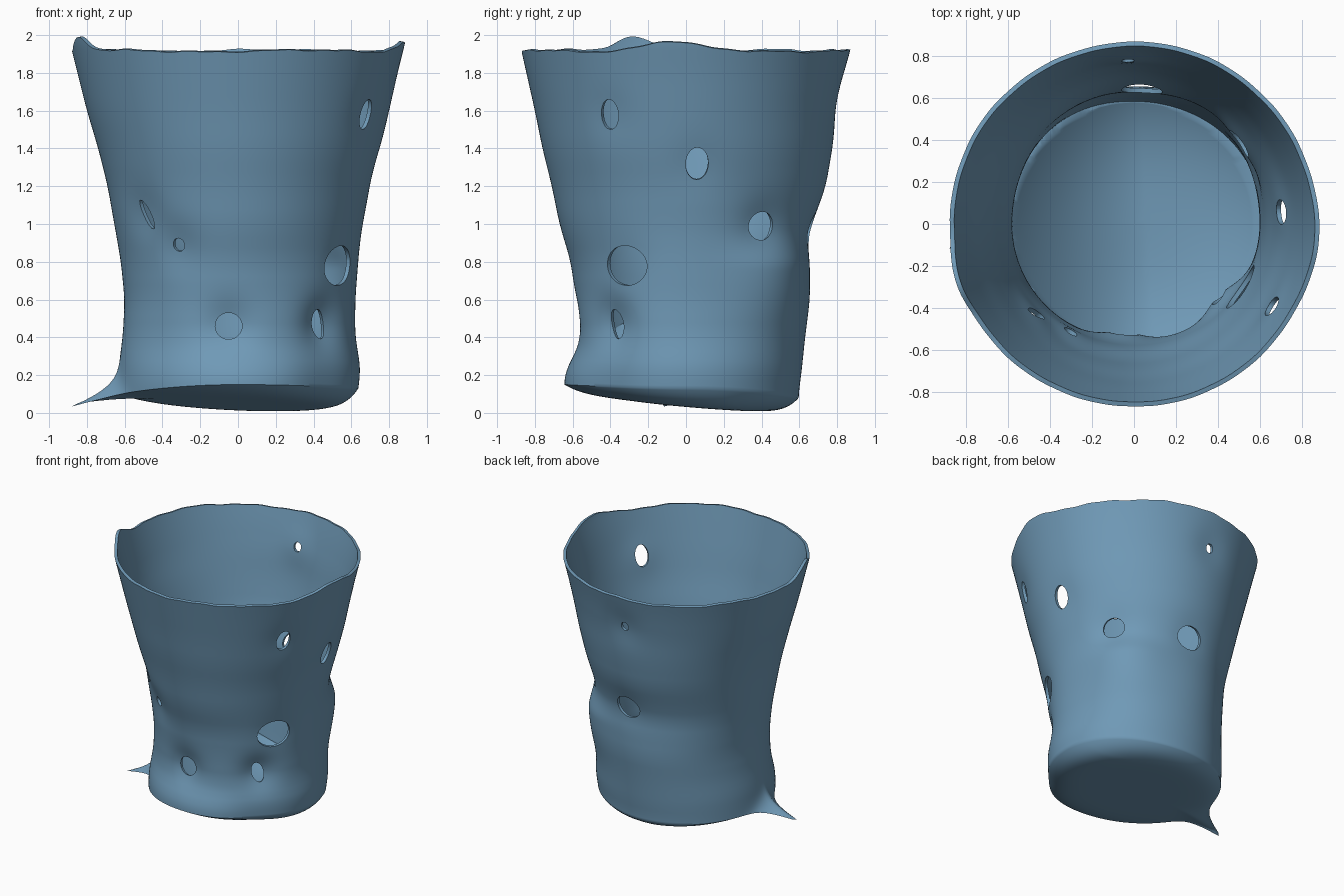
import bpy, bmesh, math, random
from math import sin, cos, exp, pi, atan2, hypot

if "Cube" in bpy.data.objects:
    bpy.data.objects.remove(bpy.data.objects["Cube"])

random.seed(4)
N, WALL, FLOOR = 240, 120, 26

# wall radius against height, one profile for each side
LEVELS = [0.1, 0.2, 0.3, 0.4, 0.6, 0.8, 0.9, 1.0, 1.2, 1.4, 1.6, 1.8, 2.0]
RIGHT = [0.63, 0.65, 0.64, 0.62, 0.62, 0.635, 0.645, 0.66, 0.70, 0.755, 0.80, 0.845, 0.895]
BACK = [0.595, 0.61, 0.62, 0.63, 0.655, 0.655, 0.65, 0.675, 0.74, 0.775, 0.80, 0.84, 0.89]
LEFT = [0.63, 0.63, 0.625, 0.61, 0.60, 0.62, 0.637, 0.655, 0.69, 0.74, 0.80, 0.85, 0.90]
FRONT = [0.64, 0.65, 0.60, 0.575, 0.585, 0.61, 0.64, 0.67, 0.71, 0.76, 0.80, 0.845, 0.89]

# holes: x, y (direction only), z, half width, half height, tilt, dent depth
HOLES = [
    (0.67, -0.40, 1.58, 0.052, 0.08, -0.1, 0.01),
    (0.74, 0.06, 1.32, 0.06, 0.085, 0.0, 0.01),
    (0.55, 0.42, 0.99, 0.078, 0.075, 0.0, 0.02),
    (0.54, -0.32, 0.78, 0.125, 0.105, 0.0, 0.01),
    (0.42, -0.36, 0.47, 0.042, 0.08, 0.25, 0.05),
    (-0.05, -0.55, 0.46, 0.072, 0.07, 0.0, 0.04),
    (-0.33, -0.56, 0.89, 0.035, 0.035, 0.3, 0.02),
    (-0.49, -0.45, 1.05, 0.028, 0.085, 0.45, 0.02),
    (0.04, 0.67, 0.97, 0.10, 0.085, 0.0, 0.01),
    (-0.03, 0.80, 1.67, 0.03, 0.035, 0.0, 0.015),
]


def lerp_table(table, z):
    z = min(max(z, LEVELS[0]), LEVELS[-1])
    for k in range(len(LEVELS) - 1):
        if z <= LEVELS[k + 1]:
            t = (z - LEVELS[k]) / (LEVELS[k + 1] - LEVELS[k])
            return table[k] + (table[k + 1] - table[k]) * t


def smooth_table(table, z):
    return sum(lerp_table(table, z + d) for d in (-0.06, -0.03, 0, 0.03, 0.06)) / 5


def blend(a, right, back, left, front):
    c, s = cos(a), sin(a)
    return (right if c > 0 else left) * c * c + (back if s > 0 else front) * s * s


def wrap(d):
    return (d + pi) % (2 * pi) - pi


def radius(a, z):
    r = blend(a, *(smooth_table(t, z) for t in (RIGHT, BACK, LEFT, FRONT)))
    # bulge on the back right, tuck at the lower front right
    d = z - 0.76
    r += 0.055 * exp(-(wrap(a - 0.8) / 0.4) ** 2 - (d / (0.15 if d > 0 else 0.34)) ** 2)
    r -= 0.035 * exp(-(wrap(a + 0.75) / 0.35) ** 2 - (max(0, z - 0.15) / 0.2) ** 2)
    for x, y, hz, w, h, tilt, dent in HOLES:
        s = wrap(a - atan2(y, x)) * r
        r -= dent * exp(-(s * s + (z - hz) ** 2) / 0.018)
    return r


def rim_height(a):
    z = 1.915 + 0.005 * sin(5 * a + 1) + 0.003 * sin(13 * a) + 0.002 * sin(29 * a)
    z += 0.075 * exp(-(wrap(a - math.radians(198)) / 0.16) ** 2)
    return z + 0.05 * exp(-(wrap(a - math.radians(354)) / 0.22) ** 2)


def spike(a, r, z):
    s = abs(wrap(a - math.radians(187))) * r
    return exp(-s / 0.055) * exp(-max(0, z - 0.1) / 0.045)


def hole_coords(a, z, r, hole):
    x, y, hz, w, h, tilt, _ = hole
    s, t = wrap(a - atan2(y, x)) * r, z - hz
    u = s * cos(tilt) + t * sin(tilt)
    v = -s * sin(tilt) + t * cos(tilt)
    return u / w, v / h


# wall and floor as one sheet of rings
bm = bmesh.new()
rings = []
info = {}
for j in range(WALL + 1):
    ring = []
    for i in range(N):
        a = 2 * pi * i / N
        base = blend(a, 0.13, 0.08, 0.10, 0.15)
        top = rim_height(a)
        z = top + (base - top) * j / WALL
        r = radius(a, z)
        g = spike(a, r, z)
        v = bm.verts.new(((r + 0.29 * g) * cos(a), (r + 0.29 * g) * sin(a), z - 0.075 * g))
        info[v] = (a, z, r)
        ring.append(v)
    rings.append(ring)
for j in range(1, FLOOR):
    k = 1 - (j / FLOOR) ** 1.4
    ring = []
    for i in range(N):
        a = 2 * pi * i / N
        base = blend(a, 0.13, 0.08, 0.10, 0.15)
        r = radius(a, base)
        g = spike(a, r, base) * k ** 12
        x, y = r * k * cos(a), r * k * sin(a)
        low = max(0.004, 0.048 - 0.045 * x - 0.09 * y)
        z = low + (base - low) * k ** 9
        ring.append(bm.verts.new((x + 0.29 * g * cos(a), y + 0.29 * g * sin(a), max(0.004, z - 0.06 * g))))
    rings.append(ring)
for top, bot in zip(rings, rings[1:]):
    for i in range(N):
        n = (i + 1) % N
        bm.faces.new((top[i], bot[i], bot[n], top[n]))
centre = bm.verts.new((0, 0, 0.048))
for i in range(N):
    bm.faces.new((rings[-1][i], centre, rings[-1][(i + 1) % N]))

# holes: delete the inside, pull the cut edge onto the ellipse
for hole in HOLES:
    inside, q = set(), {}
    for v, (a, z, r) in info.items():
        p, t = hole_coords(a, z, r, hole)
        if hypot(p, t) < 1:
            inside.add(v)
        elif hypot(p, t) < 3:
            q[v] = (p, t)
    edge = {w for v in inside for f in v.link_faces for w in f.verts} - inside
    for v in edge:
        if v not in q:
            continue
        p, t = q[v]
        d = hypot(p, t)
        x, y, hz, w, h, tilt, _ = hole
        p, t = p / d * w, t / d * h
        s = p * cos(tilt) - t * sin(tilt)
        z = hz + p * sin(tilt) + t * cos(tilt)
        a = atan2(y, x) + s / info[v][2]
        r = radius(a, z)
        v.co = (r * cos(a), r * sin(a), z)
    for v in inside:
        del info[v]
    bmesh.ops.delete(bm, geom=list(inside), context='VERTS')

for f in bm.faces:
    f.smooth = True
mesh = bpy.data.meshes.new("worn_cup")
bm.to_mesh(mesh)
bm.free()
cup = bpy.data.objects.new("worn_cup", mesh)
bpy.context.collection.objects.link(cup)
mat = bpy.data.materials.new("dusty blue")
mat.diffuse_color = (0.16, 0.32, 0.47, 1)
mat.use_nodes = True
mat.node_tree.nodes["Principled BSDF"].inputs["Base Color"].default_value = mat.diffuse_color
mesh.materials.append(mat)

# thin wall
outer_count = len(mesh.vertices)
mod = cup.modifiers.new("wall", 'SOLIDIFY')
mod.thickness = 0.022
mod.offset = -1
bpy.context.view_layer.objects.active = cup
cup.select_set(True)
bpy.ops.object.modifier_apply(modifier="wall")

# inner floor: a bowl that climbs the left wall
for v in cup.data.vertices[outer_count:2 * outer_count]:
    if v.co.z < 0.7:
        rho = min(1, hypot(v.co.x, v.co.y) / 0.58)
        a = atan2(v.co.y, v.co.x)
        bowl = 0.08 + 0.1 * rho ** 3 + 0.32 * max(0, rho * cos(a - 3.2) + 0.1) ** 1.6
        if v.co.z < bowl:
            v.co.z = bowl
            if rho == 1:
                k = (radius(a, bowl) - 0.022) / hypot(v.co.x, v.co.y)
                v.co.x *= k
                v.co.y *= k

bpy.ops.object.shade_smooth_by_angle(angle=math.radians(45))
